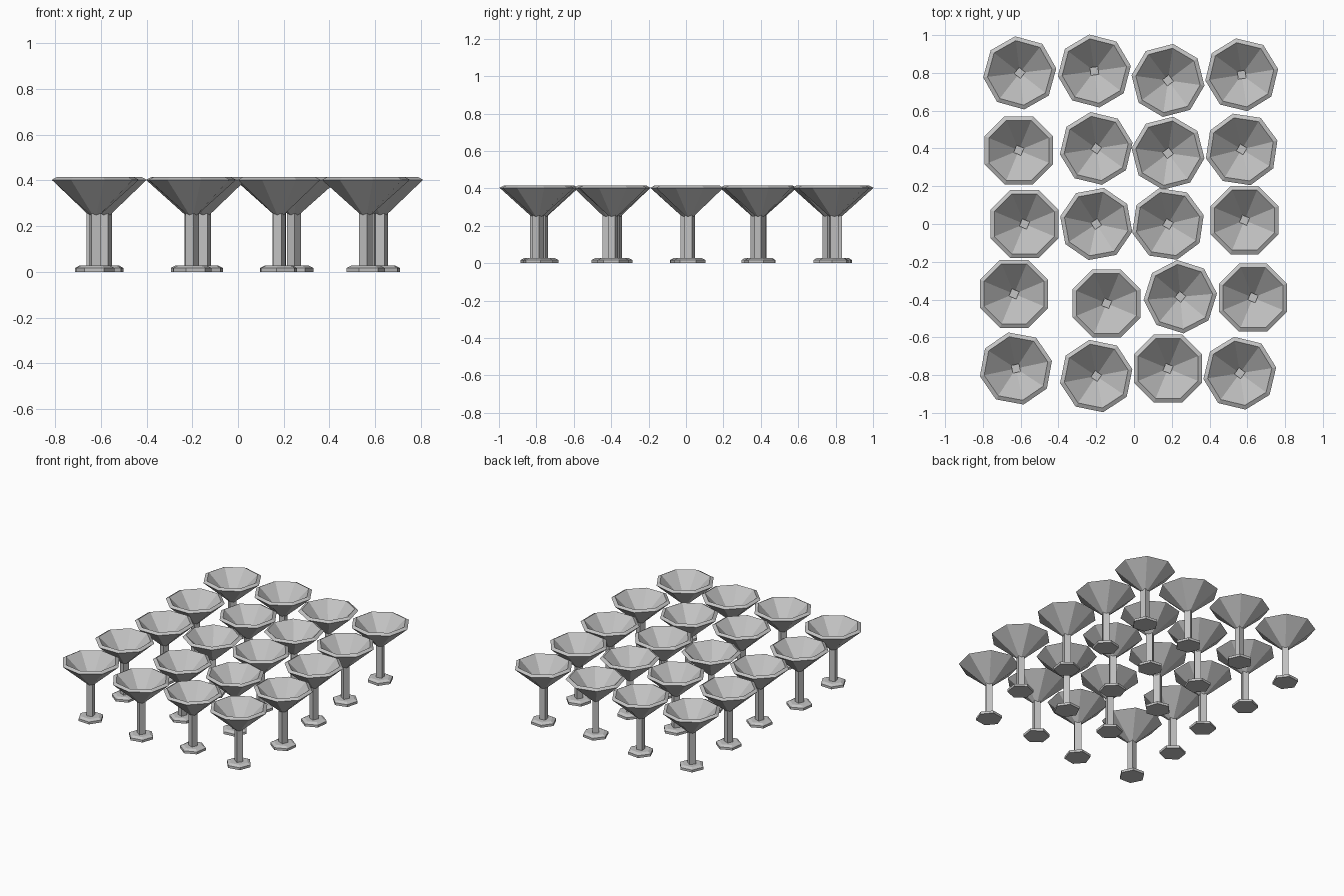
import bpy, bmesh
from math import cos, sin, pi, radians
from mathutils import Vector

cube = bpy.data.objects.get("Cube")
if cube:
    bpy.data.objects.remove(cube, do_unlink=True)

# Single grey for every part
grey = bpy.data.materials.new("plain_grey")
grey.use_nodes = True
grey.diffuse_color = (0.55, 0.55, 0.55, 1)
grey.node_tree.nodes["Principled BSDF"].inputs["Base Color"].default_value = grey.diffuse_color


def lathe(name, profile, sides):
    """Flat-faced turned mesh; each (radius, height) is a ring, radius 0 a point."""
    bm = bmesh.new()
    rings = []
    for r, z in profile:
        count = sides if r else 1
        rings.append([bm.verts.new((r * cos(2 * pi * i / sides), r * sin(2 * pi * i / sides), z))
                      for i in range(count)])
    for low, high in zip(rings, rings[1:]):
        for i in range(sides):
            j = (i + 1) % sides
            if len(low) == 1:
                bm.faces.new((low[0], high[j], high[i]))
            elif len(high) == 1:
                bm.faces.new((low[i], low[j], high[0]))
            else:
                bm.faces.new((low[i], low[j], high[j], high[i]))
    for ring, flip in ((rings[0], True), (rings[-1], False)):
        if len(ring) > 1:
            bm.faces.new(ring[::-1] if flip else ring)
    bmesh.ops.recalc_face_normals(bm, faces=bm.faces)
    mesh = bpy.data.meshes.new(name)
    bm.to_mesh(mesh)
    bm.free()
    mesh.materials.append(grey)
    return mesh


# Shared part meshes: hexagonal foot, square stem, hollow octagonal bowl
parts = {
    "foot": lathe("foot", [(0.085, 0), (0.085, 0.017), (0.063, 0.028)], 6),
    "stem": lathe("stem", [(0.03, 0.02), (0.03, 0.285)], 4),
    "bowl": lathe("bowl", [(0, 0.23), (0.195, 0.403), (0.172, 0.415), (0, 0.25)], 8),
}

# Each glass: x, y, turn in degrees, listed from the back row forward
glasses = [
    (-0.605, 0.80, 7), (-0.21, 0.81, 53), (0.18, 0.76, -8), (0.57, 0.79, 54),
    (-0.61, 0.39, 22.5), (-0.2, 0.4, 9), (0.18, 0.375, -8), (0.57, 0.395, 14),
    (-0.58, 0, 22.5), (-0.2, 0, -12), (0.18, 0, 14), (0.585, 0.02, 22.5),
    (-0.635, -0.37, 22.5), (-0.145, -0.42, 22.5), (0.245, -0.385, 5), (0.63, -0.39, 22.5),
    (-0.625, -0.765, 57), (-0.2, -0.805, 11), (0.18, -0.765, 22.5), (0.56, -0.79, 9),
]
for x, y, turn in glasses:
    for name, mesh in parts.items():
        part = bpy.data.objects.new(name, mesh)
        part.location = Vector((x, y, 0))
        part.rotation_euler.z = radians(turn)
        bpy.context.collection.objects.link(part)
